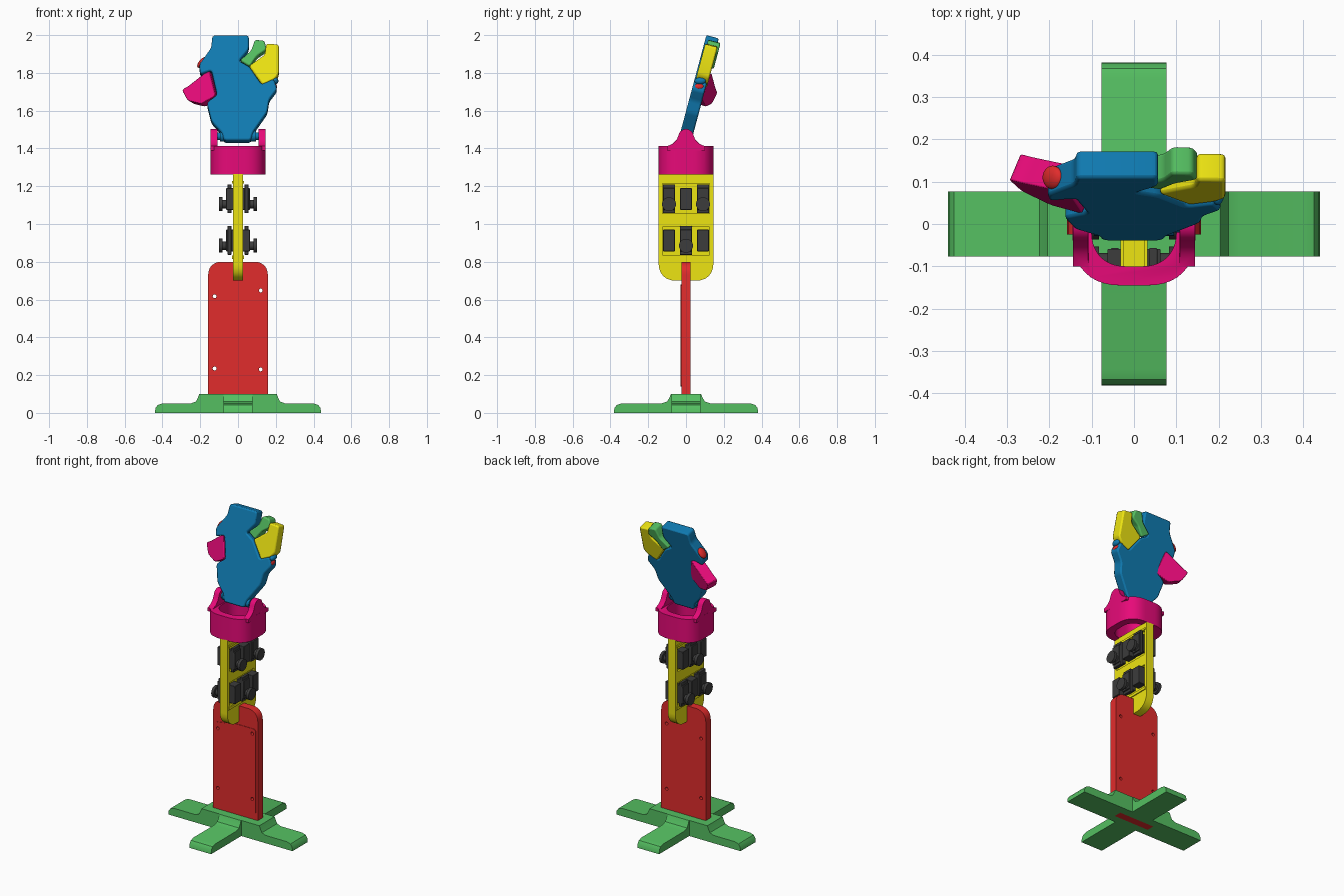
import bpy, bmesh, math
from mathutils import Matrix, Vector

if "Cube" in bpy.data.objects:
    bpy.data.objects.remove(bpy.data.objects["Cube"])

COL = {'green': (0.09, 0.52, 0.12), 'red': (0.75, 0.025, 0.025), 'yellow': (0.85, 0.78, 0.006),
       'pink': (0.8, 0.003, 0.19), 'blue': (0.005, 0.2, 0.45), 'dark': (0.045, 0.045, 0.045)}
MATS = {}
for key, c in COL.items():
    MATS[key] = bpy.data.materials.new(key)
    MATS[key].diffuse_color = (*c, 1)


def finish(bm, name, mat, xf=None, bevel=0):
    bmesh.ops.recalc_face_normals(bm, faces=bm.faces)
    me = bpy.data.meshes.new(name)
    bm.to_mesh(me)
    bm.free()
    if xf:
        me.transform(xf)
    me.materials.append(MATS[mat])
    ob = bpy.data.objects.new(name, me)
    bpy.context.collection.objects.link(ob)
    if bevel:
        add_bevel(ob, bevel)
    return ob


def add_bevel(ob, w, seg=2):
    m = ob.modifiers.new('bevel', 'BEVEL')
    m.width, m.segments, m.limit_method, m.angle_limit = w, seg, 'ANGLE', math.radians(40)


def prism(name, pts, axis, t0, t1, mat, xf=None, bevel=0):
    """Extrude a 2D outline along an axis."""
    put = {'x': lambda a, b, t: (t, a, b), 'y': lambda a, b, t: (a, t, b), 'z': lambda a, b, t: (a, b, t)}[axis]
    bm = bmesh.new()
    lo, hi = [[bm.verts.new(put(a, b, t)) for a, b in pts] for t in (t0, t1)]
    bm.faces.new(lo)
    bm.faces.new(hi)
    n = len(pts)
    for i in range(n):
        j = (i + 1) % n
        bm.faces.new((lo[i], lo[j], hi[j], hi[i]))
    return finish(bm, name, mat, xf, bevel)


def rect(a0, a1, b0, b1):
    return [(a0, b0), (a1, b0), (a1, b1), (a0, b1)]


def rounded(pts, radii, seg=6):
    """Round outline corners; radii is one value or one per corner."""
    n, out = len(pts), []
    if not isinstance(radii, (list, tuple)):
        radii = [radii] * n
    for i in range(n):
        p, a, b = Vector(pts[i]), Vector(pts[i - 1]), Vector(pts[(i + 1) % n])
        if not radii[i]:
            out.append(p)
            continue
        u, v = (a - p), (b - p)
        d = min(radii[i], u.length * .48, v.length * .48)
        p0, p1 = p + u.normalized() * d, p + v.normalized() * d
        for k in range(seg + 1):
            t = k / seg
            w = 2 * t * (1 - t) * .84     # close to a circular arc
            out.append((p0 * (1 - t) ** 2 + p1 * t ** 2 + p * w) / ((1 - t) ** 2 + t ** 2 + w))
    return out


def box(name, x0, x1, y0, y1, z0, z1, mat, bevel=0):
    return prism(name, rect(x0, x1, y0, y1), 'z', z0, z1, mat, None, bevel)


def cyl(name, r, depth, xf, mat, seg=24):
    bm = bmesh.new()
    bmesh.ops.create_cone(bm, cap_ends=True, segments=seg, radius1=r, radius2=r, depth=depth)
    return finish(bm, name, mat, xf)


def ball(name, loc, size, mat, tilt=0):
    bm = bmesh.new()
    bmesh.ops.create_uvsphere(bm, u_segments=20, v_segments=12, radius=1)
    return finish(bm, name, mat, Matrix.Translation(loc) @ Matrix.Rotation(tilt, 4, 'Y') @ Matrix.Diagonal((*size, 1)))


def boolean(ob, tool, op='DIFFERENCE'):
    """Apply the boolean and remove the tool."""
    m = ob.modifiers.new('b', 'BOOLEAN')
    m.object, m.operation, m.solver = tool, op, 'EXACT'
    bpy.context.view_layer.objects.active = ob
    bpy.ops.object.modifier_apply(modifier='b')
    bpy.data.objects.remove(tool)


X_AXIS = Matrix.Rotation(math.pi / 2, 4, 'Y')
Y_AXIS = Matrix.Rotation(math.pi / 2, 4, 'X')


# Cross base: two stepped legs, with the panel slot
def leg(name, end, top, foot, axis, w):
    half = [(end, 0), (end - .003, .025), (end - .015, .042), (end - .04, .05), (foot, .05),
            (foot - (foot - top) * .6, .06), (top + .008, .08), (top, .1)]
    return prism(name, half + [(-a, b) for a, b in reversed(half)], axis, -w, w, 'green')


base = leg('cross_base', .44, .205, .25, 'y', .077)
boolean(base, leg('side_leg', .382, .08, .13, 'x', .077), 'UNION')
boolean(base, box('slot', -.125, .125, -.025, .025, -.1, .2, 'green'))

# Red upright panel with foot tab, cover plate and through holes
side = [(-.125, 0), (.125, 0), (.125, .1), (.158, .1), (.158, .8), (-.158, .8), (-.158, .1), (-.125, .1)]
panel = prism('upright_panel', rounded(side, [0, 0, 0, 0, .07, .07, 0, 0]), 'y', -.025, .025, 'red')
cover_pts = [(-.145, .14), (.145, .14), (.145, .68), (-.055, .68), (-.075, .665), (-.145, .655)]
cover = prism('panel_cover', rounded(cover_pts, [.01, .01, .02, 0, 0, .02]), 'y', -.028, -.02, 'red')
for x, z in ((-.124, .235), (.12, .23), (-.124, .617), (.12, .648)):
    for ob in (panel, cover):
        boolean(ob, cyl('hole', .01, .2, Matrix.Translation((x, 0, z)) @ Y_AXIS, 'red', 16))

# Yellow forearm plate with pockets on both sides and tabs into the wrist
arm = prism('forearm_plate', rounded(rect(-.145, .145, .7, 1.265), [.09, .09, 0, 0]), 'x', -.026, .026, 'yellow')
for z0, z1 in ((.835, .985), (1.055, 1.22)):
    for s in (-1, 1):
        boolean(arm, box('pocket', s * .035 - .02, s * .035 + .02, -.125, .125, z0, z1, 'yellow'))
for s in (-1, 1):
    box('forearm_tab', -.011, .011, s * .121 - .011, s * .121 + .011, 1.25, 1.4115, 'yellow')
    box('motor_ledge', -.032, .032, -.137, .137, *((.815, .832) if s < 0 else (1.215, 1.228)), 'yellow')

# Six motors facing alternate sides
for row, z in enumerate((.84, 1.06)):
    for col in (-1, 0, 1):
        s = 1 if (col == 0) == (row == 0) else -1
        y = col * .09
        box('motor_body', -.063, .063, y - .031, y + .031, z + .015, z + .13, 'dark', .003)
        xs = sorted((s * .035, s * .055))
        box('motor_flange', *xs, y - .033, y + .033, z - .003, z + .15, 'dark', .003)
        for nm, r, d, x in (('motor_shaft', .022, .03, .07), ('motor_horn', .037, .018, .092)):
            cyl(nm, r, d, Matrix.Translation((s * x, y, z + .045)) @ X_AXIS, 'dark')

# Pink wrist cuff: hollow rounded ring with two pivot lugs
cuff = prism('wrist_cuff', rounded(rect(-.145, .145, -.145, .145), .11, 10), 'z', 1.262, 1.412, 'pink')
boolean(cuff, prism('bore', rounded(rect(-.1, .1, -.1, .1), .08, 10), 'z', 1.2, 1.5, 'pink'))
arc = [(.04 * math.cos(math.radians(a)), 1.463 + .04 * math.sin(math.radians(a))) for a in range(10, 171, 16)]
lug = [(-.05, 1.445), (-.07, 1.425), (-.1, 1.412), (-.1, 1.39), (.1, 1.39), (.1, 1.412), (.07, 1.425), (.05, 1.445)]
for s in (-1, 1):
    xs = sorted((s * .108, s * .1445))
    boolean(cuff, prism('lug', lug + arc, 'x', *xs, 'pink'), 'UNION')
add_bevel(cuff, .008)

# Hand: everything lies in a plane leaning back from the pivot
C = math.cos(math.radians(15))
HAND = Matrix.Translation((0, 0, 1.465)) @ Matrix.Rotation(math.radians(-15), 4, 'X')


def plane(pts):
    return [(x, (z - 1.469) / C) for x, z in pts]


palm = [(-.135, 1.995), (.057, 1.995), (.057, 1.92), (.005, 1.86), (.06, 1.83), (.125, 1.735), (.19, 1.765),
        (.207, 1.71), (.165, 1.655), (.155, 1.59), (.078, 1.48), (.068, 1.44), (-.075, 1.44), (-.083, 1.478),
        (-.14, 1.54), (-.165, 1.64), (-.11, 1.68), (-.14, 1.81), (-.2, 1.79), (-.205, 1.84), (-.142, 1.93)]
prism('palm', rounded(plane(palm), .014, 3), 'y', -.034, .034, 'blue', HAND, .008)
ring_f = [(.01, 1.862), (.07, 1.915), (.09, 1.972), (.14, 1.967), (.152, 1.92), (.1, 1.885), (.062, 1.83)]
prism('ring_finger', rounded(plane(ring_f), .012, 3), 'y', -.034, .034, 'green',
      Matrix.Translation((0, .016, 0)) @ HAND, .008)
little = [(.058, 1.833), (.142, 1.893), (.15, 1.952), (.216, 1.947), (.216, 1.79), (.195, 1.763), (.13, 1.733)]
prism('little_finger', rounded(plane(little), .012, 3), 'y', -.034, .034, 'yellow',
      Matrix.Translation((0, .006, 0)) @ HAND, .008)

# Thumb is also swung back about its inner edge
thumb = [(-.02, 1.815), (-.14, 1.74), (-.175, 1.725), (-.142, 1.665), (-.065, 1.64), (.017, 1.675), (-.005, 1.76)]
prism('thumb', rounded(plane(thumb), .014, 3), 'y', -.034, .034, 'pink',
      HAND @ Matrix.Translation((-.123, .005, 0)) @ Matrix.Rotation(math.radians(-22), 4, 'Z'), .008)

# Pivot pin, collars, and knobs at the knuckles
cyl('wrist_pin', .02, .262, Matrix.Translation((0, 0, 1.465)) @ X_AXIS, 'blue')
for s in (-1, 1):
    cyl('pin_collar', .028, .03, Matrix.Translation((s * .08, 0, 1.465)) @ X_AXIS, 'blue')
ball('thumb_side_knob', (-.192, .11, 1.855), (.015, .028, .034), 'red', math.radians(38))
ball('little_side_knob', (.188, .068, 1.725), (.018, .03, .02), 'red', math.radians(35))
ball('little_side_cap', (.198, .075, 1.758), (.016, .03, .018), 'blue')

# Smooth rounded parts, keep hard edges
for ob in bpy.context.scene.objects:
    ob.select_set(True)
bpy.context.view_layer.objects.active = base
bpy.ops.object.shade_smooth_by_angle(angle=math.radians(32))

for m in bpy.data.materials:
    if m.users and not m.is_grease_pencil:
        m.use_nodes = True
        m.node_tree.nodes["Principled BSDF"].inputs["Base Color"].default_value = m.diffuse_color
